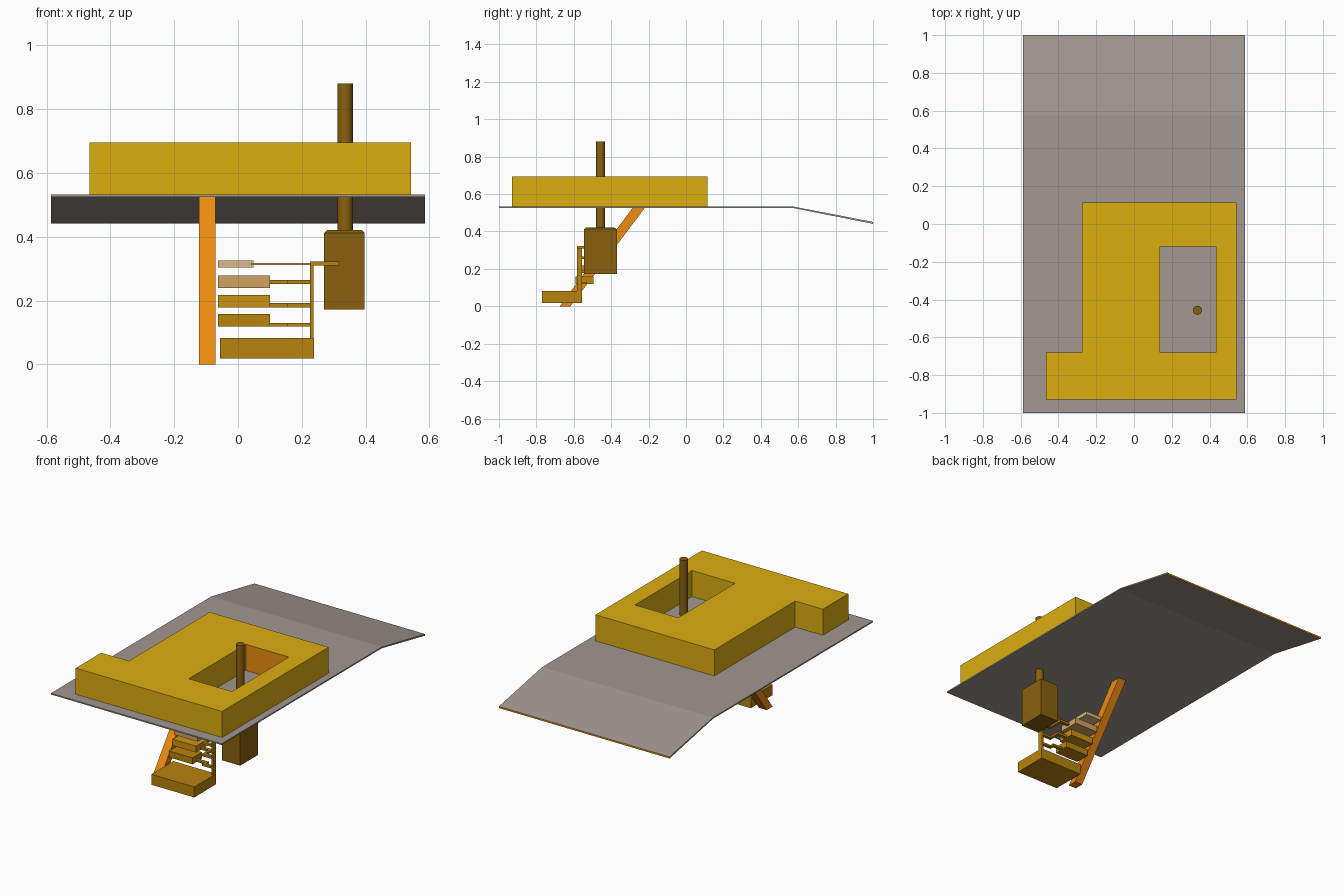
import bpy, bmesh
from mathutils import Vector

if "Cube" in bpy.data.objects:
    bpy.data.objects.remove(bpy.data.objects["Cube"])


def mat(name, r, g, b):
    m = bpy.data.materials.new(name)
    m.diffuse_color = (r, g, b, 1)
    m.use_nodes = True
    m.node_tree.nodes["Principled BSDF"].inputs["Base Color"].default_value = m.diffuse_color
    return m


YELLOW = mat("yellow", 0.72, 0.43, 0.005)
ORANGE = mat("orange", 0.85, 0.26, 0.005)
BROWN = mat("brown", 0.25, 0.12, 0.004)
OCHRE = mat("ochre", 0.48, 0.23, 0.004)
GOLD = mat("gold", 0.6, 0.29, 0.006)
TAN = mat("tan", 0.65, 0.37, 0.12)
SAND = mat("sand", 0.72, 0.5, 0.24)
GREY = mat("warm_grey", 0.36, 0.31, 0.28)


def finish(name, bm, *mats):
    bmesh.ops.recalc_face_normals(bm, faces=bm.faces)
    me = bpy.data.meshes.new(name)
    bm.to_mesh(me)
    bm.free()
    for m in mats:
        me.materials.append(m)
    ob = bpy.data.objects.new(name, me)
    bpy.context.collection.objects.link(ob)
    return ob


def add_box(bm, x0, x1, y0, y1, z0, z1):
    vs = bmesh.ops.create_cube(bm, size=1)["verts"]
    for v in vs:
        v.co = Vector((x1 if v.co.x > 0 else x0,
                       y1 if v.co.y > 0 else y0,
                       z1 if v.co.z > 0 else z0))
    return vs


def box(name, m, *dims):
    bm = bmesh.new()
    add_box(bm, *dims)
    return finish(name, bm, m)


def extruded(name, pts, offset, *mats):
    bm = bmesh.new()
    f = bm.faces.new([bm.verts.new(p) for p in pts])
    res = bmesh.ops.extrude_face_region(bm, geom=[f])
    new = [g for g in res["geom"] if isinstance(g, bmesh.types.BMVert)]
    bmesh.ops.translate(bm, verts=new, vec=offset)
    return finish(name, bm, *mats)


# Bent roof sheet with an orange rear edge
profile = [(-1, 0.525), (0.575, 0.525), (1, 0.441), (1, 0.451), (0.575, 0.533), (-1, 0.533)]
sheet = extruded("deck_sheet", [(-0.587, y, z) for y, z in profile], (1.174, 0, 0), GREY, ORANGE)
for p in sheet.data.polygons:
    if p.normal.y > 0.95:
        p.material_index = 1

# Raised block: outline and rectangular opening, bridged into a slab
Z0, Z1 = 0.53, 0.695
outer = [(-0.465, -0.93), (0.542, -0.93), (0.542, 0.115),
         (-0.275, 0.115), (-0.275, -0.68), (-0.465, -0.68)]
inner = [(0.138, -0.68), (0.435, -0.68), (0.435, -0.12), (0.138, -0.12)]
bm = bmesh.new()
o = [bm.verts.new((x, y, Z0)) for x, y in outer]
i = [bm.verts.new((x, y, Z0)) for x, y in inner]
caps = [bm.faces.new(f) for f in (
    (o[0], o[1], i[1], i[0]), (o[1], o[2], i[2], i[1]), (o[2], o[3], i[3], i[2]),
    (o[3], o[4], i[0], i[3]), (o[4], o[5], o[0], i[0]))]
res = bmesh.ops.extrude_face_region(bm, geom=caps)
top = [g for g in res["geom"] if isinstance(g, bmesh.types.BMVert)]
bmesh.ops.translate(bm, verts=top, vec=(0, 0, Z1 - Z0))
block = finish("upper_block", bm, YELLOW, ORANGE)
for p in block.data.polygons:
    if p.normal.y < -0.9 and abs(p.center.y + 0.12) < 0.01:
        p.material_index = 1

# Pole and the tank it stands on
bm = bmesh.new()
bmesh.ops.create_cone(bm, cap_ends=True, segments=16, radius1=0.024, radius2=0.024, depth=0.475)
bmesh.ops.translate(bm, verts=bm.verts, vec=(0.336, -0.457, 0.6425))
pole = finish("pole", bm, BROWN)
for p in pole.data.polygons:
    p.use_smooth = abs(p.normal.z) < 0.5

bm = bmesh.new()
add_box(bm, 0.27, 0.397, -0.545, -0.37, 0.172, 0.412)
lid = max(bm.faces, key=lambda f: f.calc_center_median().z)
new = bmesh.ops.extrude_discrete_faces(bm, faces=[lid])["faces"][0]
c = new.calc_center_median()
for v in new.verts:
    v.co = c + (v.co - c) * 0.85 + Vector((0, 0, 0.009))
bmesh.ops.remove_doubles(bm, verts=bm.verts, dist=1e-5)
tank_cap = [f for f in bm.faces if f is new][0]
# sloped shoulder between tank body and its cap
edges = [e for e in bm.edges if e.is_boundary]
bmesh.ops.bridge_loops(bm, edges=edges)
finish("tank", bm, BROWN)

# Slanted stringer
string_pts = [(-0.675, 0), (-0.618, 0), (-0.22, 0.526), (-0.286, 0.526)]
extruded("stair_stringer", [(-0.123, y, z) for y, z in string_pts], (0.053, 0, 0), ORANGE)

# Landing and treads
box("landing", OCHRE, -0.057, 0.238, -0.77, -0.555, 0.018, 0.083)
treads = [(0.1, -0.59, -0.495, 0.118, 0.158, OCHRE),
          (0.1, -0.555, -0.45, 0.178, 0.218, GOLD),
          (0.1, -0.54, -0.41, 0.24, 0.278, TAN),
          (0.048, -0.53, -0.375, 0.303, 0.325, SAND)]
for n, (x1, y0, y1, z0, z1, m) in enumerate(treads, 1):
    box(f"tread_{n}", m, -0.062, x1, y0, y1, z0, z1)

# Cranked rails linking treads to the post
for n, (y, z0, z1) in enumerate([(-0.54, 0.118, 0.13), (-0.5, 0.178, 0.192),
                                 (-0.475, 0.252, 0.265)], 1):
    path = [(0.095, y - 0.01), (0.155, y - 0.01), (0.155, -0.575), (0.23, -0.575),
            (0.23, -0.555), (0.17, -0.555), (0.17, y + 0.01), (0.095, y + 0.01)]
    extruded(f"rail_{n}", [(x, py, z0) for x, py in path], (0, 0, z1 - z0), OCHRE)
box("rail_4", TAN, 0.04, 0.23, -0.56, -0.52, 0.311, 0.318)

# Post and the arm reaching the tank
box("post", OCHRE, 0.225, 0.237, -0.583, -0.555, 0.083, 0.322)
arm = [(0.225, -0.583), (0.317, -0.583), (0.317, -0.54), (0.3, -0.54),
       (0.3, -0.555), (0.225, -0.555)]
extruded("tank_arm", [(x, y, 0.31) for x, y in arm], (0, 0, 0.012), OCHRE)
